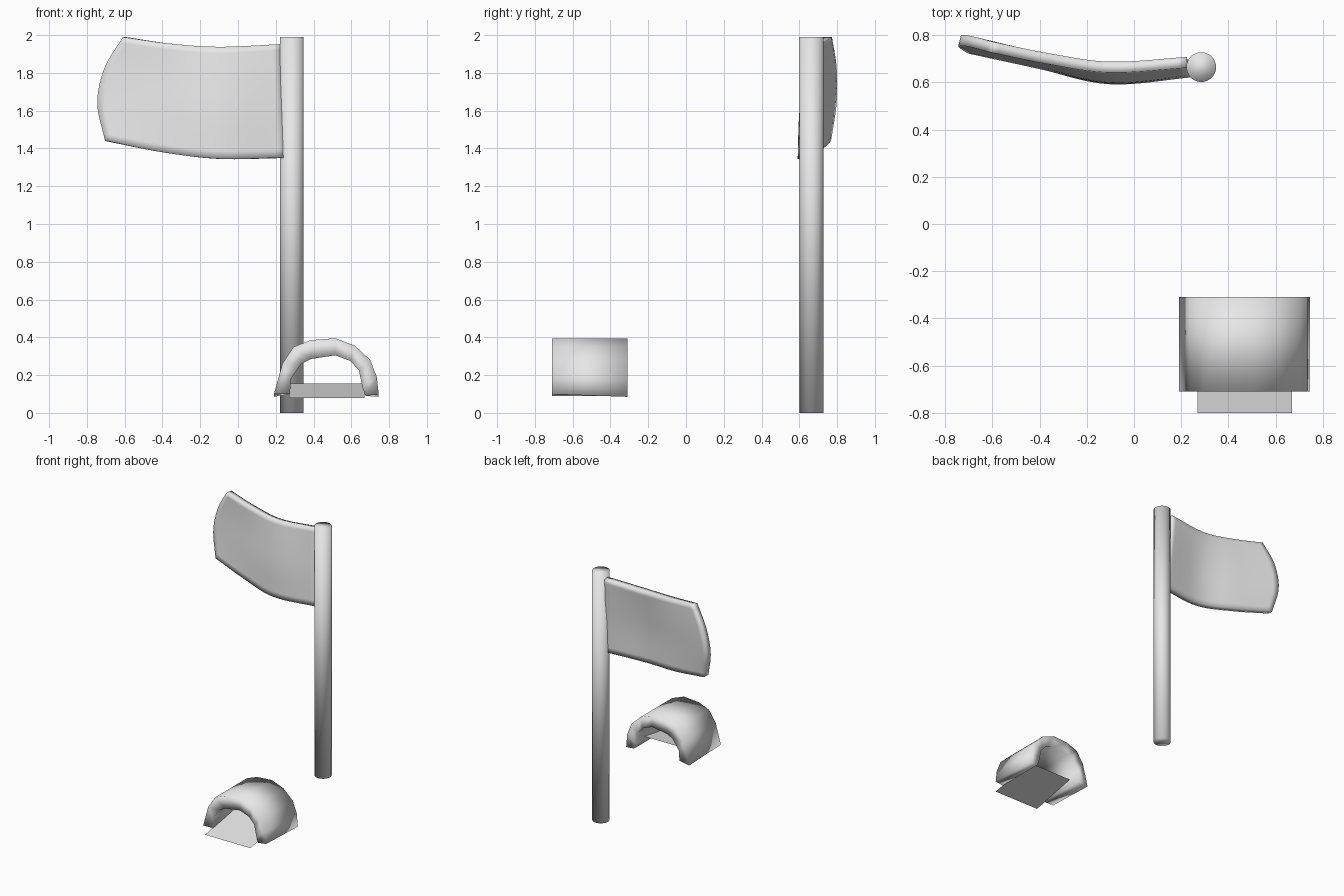
import bpy, bmesh
from mathutils import Vector

cube = bpy.data.objects.get("Cube")
if cube:
    bpy.data.objects.remove(cube, do_unlink=True)

grey = bpy.data.materials.new("plain_grey")
grey.use_nodes = True
grey.diffuse_color = (0.8, 0.8, 0.8, 1)
grey.node_tree.nodes["Principled BSDF"].inputs["Base Color"].default_value = (0.8, 0.8, 0.8, 1)


def finish(name, bm, smooth=True):
    bmesh.ops.recalc_face_normals(bm, faces=bm.faces[:])
    for f in bm.faces:
        f.smooth = smooth
    mesh = bpy.data.meshes.new(name)
    bm.to_mesh(mesh)
    bm.free()
    mesh.materials.append(grey)
    obj = bpy.data.objects.new(name, mesh)
    bpy.context.scene.collection.objects.link(obj)
    return obj


def spline(pts, t):
    """Smooth curve through evenly spaced points, t from 0 to 1."""
    pts = [Vector(p) for p in pts]
    pts = [2 * pts[0] - pts[1]] + pts + [2 * pts[-1] - pts[-2]]
    s = t * (len(pts) - 3)
    i = min(int(s), len(pts) - 4)
    s -= i
    a, b, c, d = pts[i:i + 4]
    return 0.5 * (2 * b + (c - a) * s + (2 * a - 5 * b + 4 * c - d) * s * s
                  + (3 * b - a - 3 * c + d) * s ** 3)


# Pole: one smooth-shaded cylinder
bm = bmesh.new()
bmesh.ops.create_cone(bm, cap_ends=True, segments=32, radius1=0.063, radius2=0.063, depth=1.99)
bmesh.ops.translate(bm, verts=bm.verts[:], vec=(0.285, 0.665, 0.995))
finish("flag_pole", bm)

# Flag: waving cloth, rows run from the bottom edge to the top edge
rows = [
    [(-0.70, 0.745, 1.44), (-0.40, 0.68, 1.38), (-0.10, 0.615, 1.345), (0.25, 0.645, 1.35)],
    [(-0.74, 0.775, 1.64), (-0.40, 0.69, 1.60), (-0.10, 0.622, 1.57), (0.24, 0.655, 1.58)],
    [(-0.70, 0.775, 1.83), (-0.39, 0.70, 1.78), (-0.10, 0.64, 1.75), (0.23, 0.67, 1.78)],
    [(-0.605, 0.75, 1.99), (-0.36, 0.70, 1.955), (-0.10, 0.665, 1.935), (0.225, 0.685, 1.95)],
]
NU, NV = 24, 16
bm = bmesh.new()
grid = [[bm.verts.new(spline([spline(r, u / NU) for r in rows], v / NV))
         for u in range(NU + 1)] for v in range(NV + 1)]
for v in range(NV):
    for u in range(NU):
        bm.faces.new((grid[v][u], grid[v][u + 1], grid[v + 1][u + 1], grid[v + 1][u]))
flag = finish("flag_cloth", bm)
thick = flag.modifiers.new("thickness", "SOLIDIFY")
thick.thickness = 0.046
thick.offset = 0

# Arch: faceted shell extruded from front to back
outer = [(0.19, 0.085), (0.235, 0.26), (0.295, 0.35), (0.385, 0.385), (0.515, 0.395),
         (0.62, 0.355), (0.70, 0.28), (0.735, 0.19), (0.745, 0.085)]
inner = [(0.275, 0.10), (0.28, 0.18), (0.335, 0.26), (0.385, 0.285), (0.515, 0.305),
         (0.595, 0.275), (0.64, 0.225), (0.66, 0.13), (0.675, 0.09)]
bm = bmesh.new()
rings = [[[bm.verts.new((x, y, z)) for x, z in prof] for prof in (outer, inner)]
         for y in (-0.71, -0.31)]
(fo, fi), (bo, bi) = rings
for a, b in ((fo, fi), (bo, bi), (fo, bo), (fi, bi)):
    for i in range(len(outer) - 1):
        bm.faces.new((a[i], a[i + 1], b[i + 1], b[i]))
for i in (0, -1):
    bm.faces.new((fo[i], fi[i], bi[i], bo[i]))
# The front ends of the legs sit a little higher
for v in (fo[0], fo[-1]):
    v.co.z += 0.014
finish("arch_shell", bm)

# Sloping square sheet inside the arch
bm = bmesh.new()
bm.faces.new([bm.verts.new(p) for p in
              ((0.27, -0.8, 0.08), (0.67, -0.8, 0.08), (0.67, -0.41, 0.155), (0.27, -0.41, 0.155))])
finish("arch_floor", bm, smooth=False)
